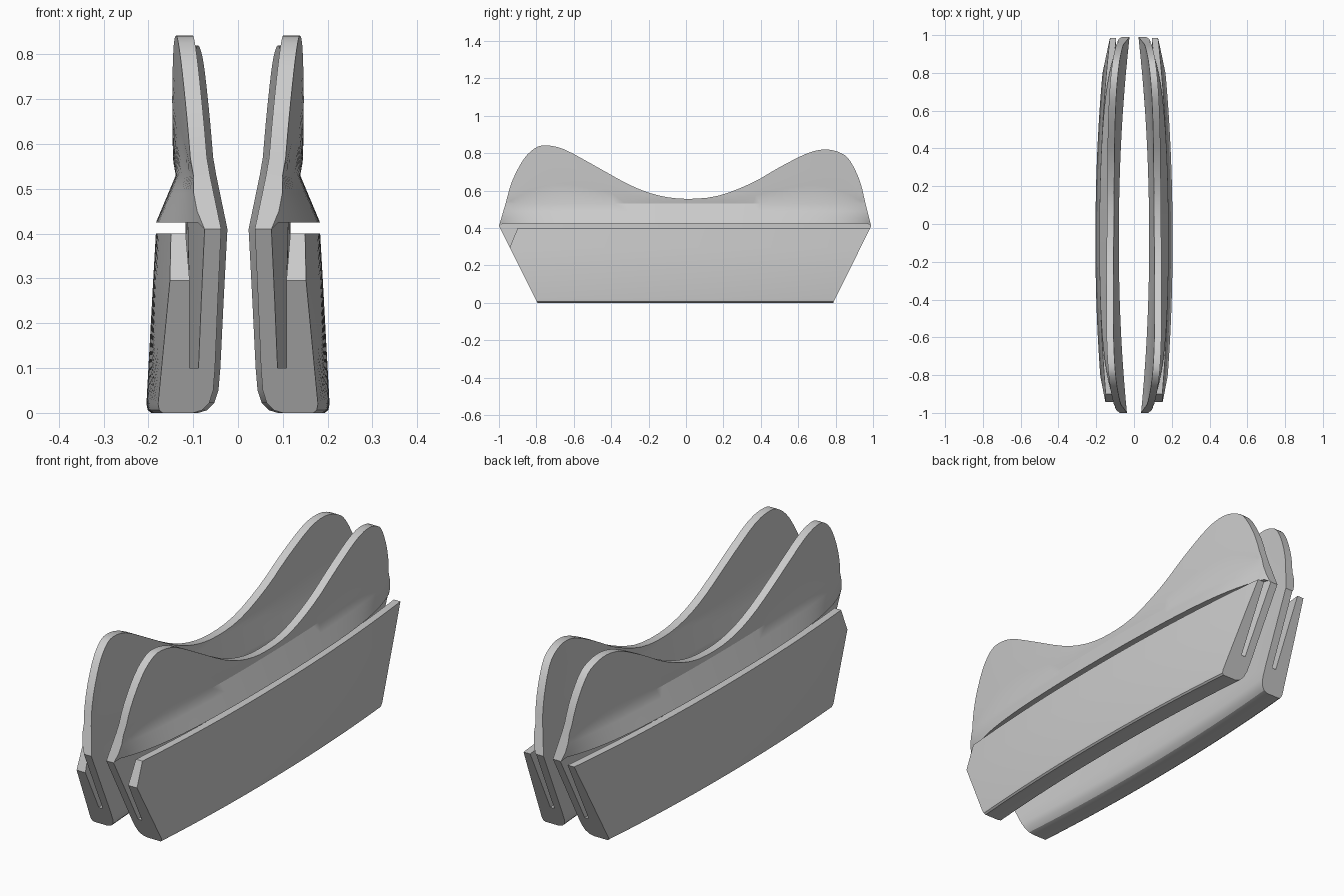
import bpy, bmesh, math
from mathutils import Vector

cube = bpy.data.objects.get("Cube")
if cube:
    bpy.data.objects.remove(cube, do_unlink=True)

grey = bpy.data.materials.new("plain grey")
grey.use_nodes = True
grey.diffuse_color = (0.6, 0.6, 0.6, 1)
grey.node_tree.nodes["Principled BSDF"].inputs["Base Color"].default_value = (0.6, 0.6, 0.6, 1)

TIP = 0.41      # height of the pointed ends
CREASE = 0.53   # where the flared ledge begins
LEDGE = 0.425   # underside of the flared ledge

# Saddle-shaped upper outline (y, z), end to end
RIM = [(-1, .41), (-.965, .53), (-.93, .65), (-.87, .765), (-.81, .825), (-.75, .842),
       (-.65, .82), (-.5, .74), (-.3, .63), (-.15, .575), (0, .556), (.17, .572),
       (.35, .64), (.5, .725), (.65, .80), (.75, .82), (.83, .80), (.88, .755),
       (.93, .65), (.96, .53), (.99, .41)]


def smooth_line(points, steps):
    """Catmull-Rom curve through the points."""
    pts = [Vector(p) for p in points]
    pts = [pts[0] * 2 - pts[1]] + pts + [pts[-1] * 2 - pts[-2]]
    out = []
    for a, b, c, d in zip(pts, pts[1:], pts[2:], pts[3:]):
        for i in range(steps):
            t = i / steps
            out.append((b * 2 + (c - a) * t + (a * 2 - b * 5 + c * 4 - d) * t * t
                        + (b * 3 - a - c * 3 + d) * t ** 3) / 2)
    return out + [pts[-2]]


def inner_x(z):
    """Inner face: upright below, leaning outward above the tips."""
    if z < TIP:
        return 0.08
    if z < 0.56:
        return 0.08 + 0.027 * (z - TIP) / 0.15
    return 0.107 + 0.016 * (z - 0.56) / 0.28


def outer_x(z, u):
    flare = max(0, min(1, (CREASE - z) / (CREASE - LEDGE)))
    return inner_x(z) + 0.037 + 0.063 * flare * (1 - u ** 6)


def bow(y):
    """Plan curve of the whole fin."""
    return -0.05 * abs(y) ** 2.1 - 0.0075 * y


def section(u, rim):
    """Closed cross-section at one station along the fin."""
    loop = []

    def low(x, z, panel_top=False):
        y = u * (0.795 + 0.205 * z / TIP)
        if panel_top:
            y = max(y, -0.9)
        loop.append((x + bow(y), y, z))

    def high(z, side, x=None):
        z = max(TIP, min(z, rim.y))
        f = (z - TIP) / (rim.y - TIP) if rim.y - TIP > 1e-5 else 0
        y = u + (rim.x - u) * f
        if x is None:
            x = inner_x(z) if side == "in" else outer_x(z, u)
        loop.append((x + bow(y), y, z))

    heights = [LEDGE, 0.455, 0.49, CREASE]
    heights += [CREASE + (max(rim.y, CREASE) - CREASE) * k / 3 for k in (1, 2, 3)]
    # rounded inner foot and inner wall
    for x, z in ((.125, 0), (.105, .006), (.09, .022), (.082, .05), (.08, .1), (.08, .25), (.08, TIP)):
        low(x, z)
    # upper blade, up the inside and down the outside onto the ledge
    for z in heights:
        high(z, "in")
    for z in reversed(heights):
        high(z, "out")
    # ledge underside and slot
    high(LEDGE, "out", 0.117)
    for x, z in ((.117, .40), (.117, .25), (.117, .1), (.137, .1), (.145, .295)):
        low(x, z)
    # outer panel
    low(.15, .40, True)
    low(.183, .40, True)
    for x, z in ((.189, .295), (.204, .02), (.201, .006), (.193, 0)):
        low(x, z)
    return loop


def build_fin(name, side):
    rim = smooth_line(RIM, 3)
    travel = [0]
    for a, b in zip(rim, rim[1:]):
        travel.append(travel[-1] + (b - a).length)
    bm = bmesh.new()
    rows = []
    for p, s in zip(rim, travel):
        u = -1 + 1.99 * s / travel[-1]
        rows.append([bm.verts.new((side * x, y, z)) for x, y, z in section(u, p)])
    n = len(rows[0])
    for a, b in zip(rows, rows[1:]):
        for i in range(n):
            j = (i + 1) % n
            bm.faces.new((a[i], a[j], b[j], b[i]))
    bm.faces.new(rows[0])
    bm.faces.new(rows[-1])
    bmesh.ops.remove_doubles(bm, verts=bm.verts, dist=0.0002)
    bmesh.ops.dissolve_degenerate(bm, edges=bm.edges, dist=0.0001)
    bmesh.ops.triangulate(bm, faces=[f for f in bm.faces if len(f.verts) > 4])
    bmesh.ops.recalc_face_normals(bm, faces=bm.faces)
    mesh = bpy.data.meshes.new(name)
    bm.to_mesh(mesh)
    bm.free()
    mesh.materials.append(grey)
    fin = bpy.data.objects.new(name, mesh)
    bpy.context.collection.objects.link(fin)
    bpy.ops.object.select_all(action='DESELECT')
    fin.select_set(True)
    bpy.context.view_layer.objects.active = fin
    bpy.ops.object.shade_smooth_by_angle(angle=math.radians(30))


build_fin("left_fin", 1)
build_fin("right_fin", -1)
